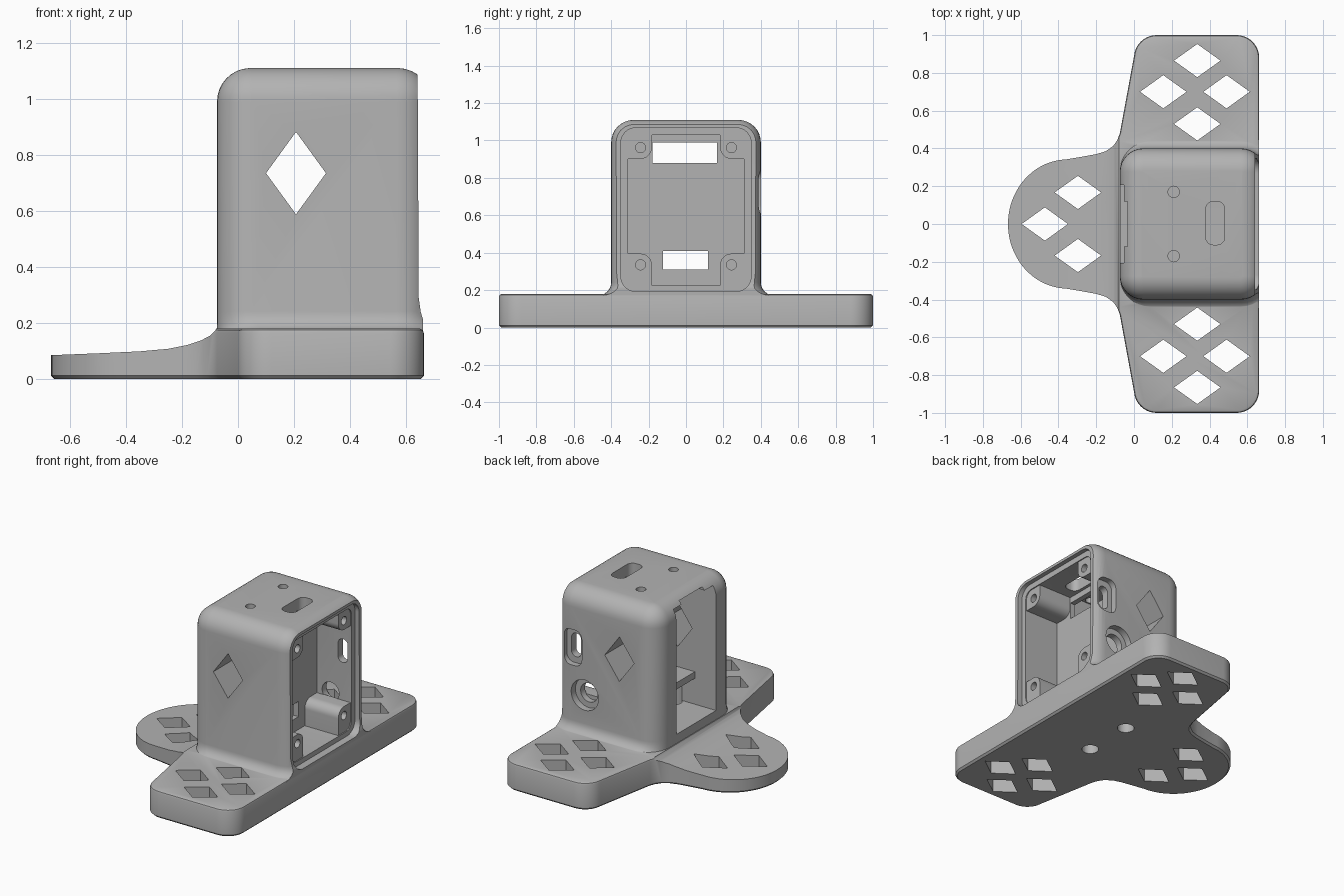
import bpy, bmesh
from math import sin, cos, radians, pi, sqrt
from mathutils import Vector

cube = bpy.data.objects.get("Cube")
if cube:
    bpy.data.objects.remove(cube, do_unlink=True)

grey = bpy.data.materials.new("light_grey_plastic")
grey.use_nodes = True
grey.diffuse_color = (0.45, 0.45, 0.45, 1)
bsdf = next(n for n in grey.node_tree.nodes if n.type == "BSDF_PRINCIPLED")
bsdf.inputs["Base Color"].default_value = (0.45, 0.45, 0.45, 1)


def finish(name, bm):
    bmesh.ops.recalc_face_normals(bm, faces=bm.faces)
    me = bpy.data.meshes.new(name)
    bm.to_mesh(me)
    bm.free()
    me.materials.append(grey)
    ob = bpy.data.objects.new(name, me)
    bpy.context.scene.collection.objects.link(ob)
    return ob


def loft(name, rings):
    """Closed solid through rings that have equal point counts."""
    bm = bmesh.new()
    loops = [[bm.verts.new(p) for p in ring] for ring in rings]
    n = len(loops[0])
    for a, b in zip(loops, loops[1:]):
        for i in range(n):
            j = (i + 1) % n
            bm.faces.new((a[i], a[j], b[j], b[i]))
    bm.faces.new(loops[0])
    bm.faces.new(loops[-1])
    return finish(name, bm)


def prism(name, pts, axis, lo, hi):
    """Extrude a flat outline along x (y,z), y (x,z) or z (x,y)."""
    place = {"x": lambda p, d: (d, p[0], p[1]),
             "y": lambda p, d: (p[0], d, p[1]),
             "z": lambda p, d: (p[0], p[1], d)}[axis]
    return loft(name, [[place(p, d) for p in pts] for d in (lo, hi)])


def arc(cx, cy, rx, ry, a0, a1, n):
    return [(cx + rx * cos(radians(a0 + (a1 - a0) * i / n)),
             cy + ry * sin(radians(a0 + (a1 - a0) * i / n))) for i in range(n + 1)]


def circle(cx, cy, r, n=32):
    return arc(cx, cy, r, r, 0, 360, n)[:-1]


def rrect(x0, x1, y0, y1, r, n=8):
    return (arc(x1 - r, y1 - r, r, r, 0, 90, n) + arc(x0 + r, y1 - r, r, r, 90, 180, n)
            + arc(x0 + r, y0 + r, r, r, 180, 270, n) + arc(x1 - r, y0 + r, r, r, 270, 360, n))


def rect(x0, x1, y0, y1):
    return [(x0, y0), (x1, y0), (x1, y1), (x0, y1)]


def diamond(cx, cy, w, h):
    return [(cx - w, cy), (cx, cy - h), (cx + w, cy), (cx, cy + h)]


def boolean(target, tool, op="DIFFERENCE"):
    mod = target.modifiers.new("bool", "BOOLEAN")
    mod.operation, mod.solver, mod.object = op, "EXACT", tool
    bpy.context.view_layer.objects.active = target
    bpy.ops.object.modifier_apply(modifier=mod.name)
    bpy.data.objects.remove(tool, do_unlink=True)


def cut(target, pts, axis, lo, hi):
    boolean(target, prism("cutter", pts, axis, lo, hi))


def smooth(ob):
    bpy.ops.object.select_all(action="DESELECT")
    ob.select_set(True)
    bpy.context.view_layer.objects.active = ob
    bpy.ops.object.shade_smooth_by_angle(angle=radians(32))


# Foot plate: half outline mirrored across y, with chamfered rims
half = (arc(0.543, 0.88, 0.12, 0.12, 0, 90, 10) + arc(0.12, 0.88, 0.12, 0.12, 90, 175, 10)
        + [(-0.075, 0.48), (-0.088, 0.445), (-0.11, 0.413), (-0.15, 0.385), (-0.2, 0.37),
           (-0.27, 0.357)]
        + arc(-0.35, 0, 0.317, 0.342, 92, 180, 20))
outline = [Vector(p) for p in half + [(x, -y) for x, y in reversed(half[:-1])]]


def inset(pts, d):
    out = []
    for i, p in enumerate(pts):
        t = (pts[(i + 1) % len(pts)] - p).normalized() + (p - pts[i - 1]).normalized()
        t.normalize()
        out.append(p + Vector((-t.y, t.x)) * d)
    return out


plate_layers = [(0, 0.012), (0.012, 0), (0.165, 0), (0.175, 0.004), (0.18, 0.014)]
base = loft("bracket_body", [[(p.x, p.y, z) for p in inset(outline, d)] for z, d in plate_layers])

# Lower the tongue with a swept top profile
cut(base, [(-1, 0.085), (-0.65, 0.086), (-0.5, 0.092), (-0.35, 0.099), (-0.25, 0.108),
           (-0.18, 0.122), (-0.13, 0.139), (-0.1, 0.155), (-0.08, 0.175), (-0.074, 0.195),
           (-0.074, 0.3), (-1, 0.3)], "y", -1.2, 1.2)

# Housing: rounded box with a filleted foot and a domed rim
levels = []
for i in range(7):
    a = radians(90 * i / 6)
    levels.append((0.172 + 0.07 * (1 - cos(a)), -0.07 * (1 - sin(a))))
for i in range(9):
    a = radians(88 * i / 8)
    levels.append((0.99 + 0.12 * sin(a), 0.12 * (1 - cos(a))))
rings = [[(x, y, 0.08) for x, y in rrect(-0.07, 0.69, -0.39, 0.39, 0.1)]]
for z, d in levels:
    left = -0.075 + max(d, 0)
    rings.append([(x, y, z) for x, y in rrect(left, 0.69 - d, -0.4 + d, 0.4 - d, 0.124 - d)])
housing = loft("housing", rings)
cut(housing, [(0.661, -1), (0.661, 0.21), (0.652, 0.24), (0.645, 0.29), (0.64, 1.3),
              (2, 1.3), (2, -1)], "y", -2, 2)
boolean(base, housing, "UNION")

# Front chamber with a shallow lid recess, and rear chamber behind a partition
cut(base, rrect(-0.31, 0.31, 0.225, 1.03, 0.05), "x", 0.36, 1)
cut(base, rrect(-0.348, 0.348, 0.193, 1.068, 0.08), "x", 0.612, 1)
cut(base, rect(-0.207, 0.207, 0.24, 1.06), "x", -0.3, 0.325)
cut(base, rect(-0.12, 0.12, 1.0, 1.08), "x", -0.3, 0.0)

# Cable windows in the partition
cut(base, rect(-0.18, 0.165, 0.88, 0.99), "x", 0.2, 0.5)
cut(base, rect(-0.122, 0.118, 0.31, 0.41), "x", 0.2, 0.5)

# Diamond lightening holes
cut(base, diamond(0.207, 0.735, 0.107, 0.147), "y", -1, 1)
for s in (-1, 1):
    for x, y in ((0.335, 0.865), (0.335, 0.53), (0.155, 0.7), (0.49, 0.7), (-0.297, 0.167)):
        cut(base, diamond(x, s * y, 0.123, 0.088), "z", -0.5, 0.35)
    # Screw holes in roof and floor
    cut(base, circle(0.21, s * 0.17, 0.03), "z", 1.0, 1.3)
    cut(base, circle(0.21, s * 0.17, 0.052), "z", -0.5, 0.35)
cut(base, diamond(-0.472, 0, 0.123, 0.088), "z", -0.5, 0.35)

# Roof slot, and the stepped port and jack hole in the back wall
cut(base, rrect(0.38, 0.48, -0.11, 0.12, 0.04), "z", 0.95, 1.3)
cut(base, rrect(0.482, 0.618, 0.605, 0.84, 0.05), "y", 0.36, 0.6)
cut(base, rrect(0.515, 0.585, 0.645, 0.8, 0.033), "y", 0.25, 0.6)
cut(base, circle(0.46, 0.43, 0.1), "y", 0.355, 0.6)
cut(base, circle(0.46, 0.43, 0.062), "y", 0.25, 0.6)
smooth(base)

# Corner screw bosses
for sy, side in ((-1, "right"), (1, "left")):
    for z, sz, level in ((0.335, -1, "lower"), (0.962, 1, "upper")):
        y = sy * 0.243
        edge_y, edge_z = sy * 0.315, 0.627 + sz * 0.408
        pts = [(y - sy * 0.06, edge_z)]
        pts += [(y - sy * 0.06 * cos(radians(a)), z - sz * 0.06 * sin(radians(a)))
                for a in range(0, 91, 10)]
        pts += [(edge_y, z - sz * 0.06), (edge_y, edge_z)]
        boss = prism(f"{level}_{side}_screw_boss", pts, "x", 0.35, 0.605)
        cut(boss, circle(y, z, 0.027, 20), "x", 0.42, 0.8)
        smooth(boss)

# Shelf in the rear chamber
prism("rear_shelf", rect(0.08, 0.335, 0.411, 0.455), "y", -0.215, 0.215)
